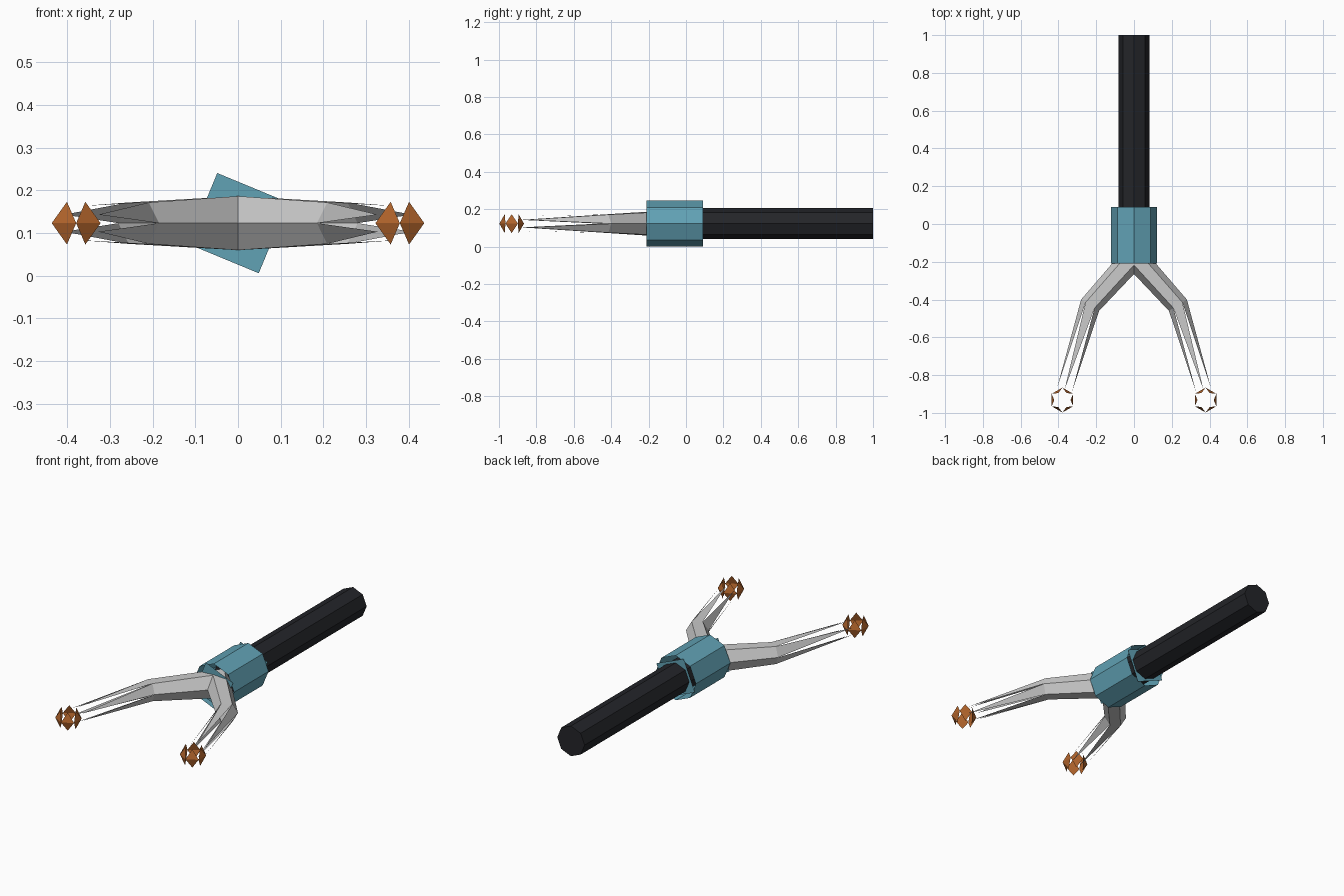
import bpy
from math import cos, sin, radians

if "Cube" in bpy.data.objects:
    bpy.data.objects.remove(bpy.data.objects["Cube"])

ZC = 0.123  # height of the main axis


def material(name, rgb):
    m = bpy.data.materials.new(name)
    m.diffuse_color = (*rgb, 1)
    m.use_nodes = True
    m.node_tree.nodes["Principled BSDF"].inputs["Base Color"].default_value = m.diffuse_color
    return m


def make(name, verts, faces, mat=None, mirror=False):
    mesh = bpy.data.meshes.new(name)
    mesh.from_pydata(verts, [], faces)
    mesh.update()
    ob = bpy.data.objects.new(name, mesh)
    bpy.context.collection.objects.link(ob)
    if mat:
        mesh.materials.append(mat)
    if mirror:
        ob.modifiers.new("mirror", 'MIRROR').use_axis[0] = True
    return ob


def ring_y(r, y, n, start=0):
    """Regular polygon around the y axis."""
    return [(r * cos(radians(start + 360 * i / n)), y,
             ZC + r * sin(radians(start + 360 * i / n))) for i in range(n)]


def fork_ring(cx, cy, lateral, rz, start=0):
    """Hexagonal section; lateral is its horizontal half-axis."""
    pts = []
    for i in range(6):
        a = radians(start + 60 * i)
        pts.append((cx + lateral[0] * cos(a), cy + lateral[1] * cos(a), ZC + rz * sin(a)))
    return pts


def sides(n, base=0):
    return [(base + i, base + (i + 1) % n, base + n + (i + 1) % n, base + n + i)
            for i in range(n)]


black = material("black", (0.017, 0.018, 0.022))
teal = material("teal", (0.12, 0.36, 0.46))
orange = material("orange", (0.45, 0.13, 0.025))

# octagonal handle
make("handle", ring_y(0.083, -0.1, 8) + ring_y(0.083, 1.0, 8),
     sides(8) + [tuple(range(8)), tuple(range(15, 7, -1))], black)

# octagonal sleeve with turned square end plates
verts = ring_y(0.123, -0.21, 8) + ring_y(0.123, 0.09, 8)
verts += ring_y(0.127, -0.21, 4, 22.5) + ring_y(0.127, 0.09, 4, 22.5)
make("sleeve", verts, sides(8) + [(16, 17, 18, 19), (23, 22, 21, 20)], teal)

# fork arm: closed lower length, then six separate tapering strips
root = fork_ring(0, -0.17, (0, 0.095), 0.073)
joint = fork_ring(0.2325, -0.43, (0.0475, 0.03), 0.056)
tip = fork_ring(0.367, -0.875, (0.046, 0.01), 0.04, 30)
strips = [(6 + i, 6 + (i + 1) % 6, 12 + i) for i in range(6)]
make("fork_arms", root + joint + tip, sides(6) + strips, mirror=True)

# rings of six diamond facets at the fork tips
verts, faces = [], []
for i in range(6):
    a = radians(90 + 60 * i)
    verts.append((0.379 + 0.066 * cos(a), -0.932 + 0.066 * sin(a), ZC))
for dz in (0.05, -0.05):
    for i in range(6):
        a = radians(120 + 60 * i)
        verts.append((0.379 + 0.043 * cos(a), -0.932 + 0.043 * sin(a), ZC + dz))
for i in range(6):
    j = (i + 1) % 6
    faces += [(i, j, 6 + i), (j, i, 12 + i)]
make("tip_facets", verts, faces, orange, mirror=True)
